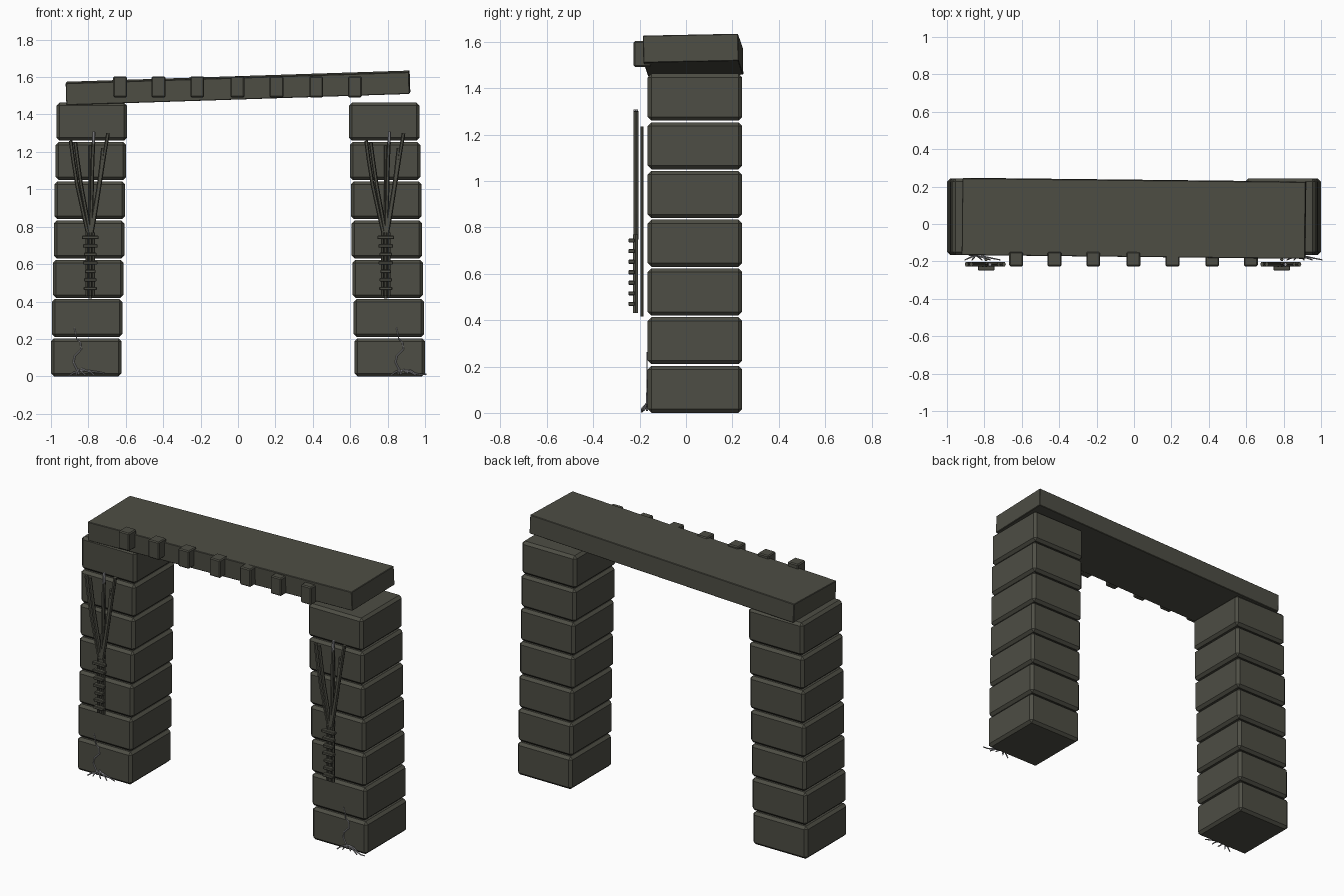
import bpy, bmesh, random
from mathutils import Vector, Euler

if "Cube" in bpy.data.objects:
    bpy.data.objects.remove(bpy.data.objects["Cube"])

random.seed(4)


def material(name, rgb):
    m = bpy.data.materials.new(name)
    m.diffuse_color = (*rgb, 1)
    m.use_nodes = True
    m.node_tree.nodes["Principled BSDF"].inputs["Base Color"].default_value = m.diffuse_color
    return m


STONE = material("dark stone", (0.075, 0.075, 0.058))
GREY = material("pale grey", (0.32, 0.32, 0.34))


def finish(name, bm, mat):
    bmesh.ops.recalc_face_normals(bm, faces=bm.faces)
    me = bpy.data.meshes.new(name)
    bm.to_mesh(me)
    bm.free()
    me.materials.append(mat)
    ob = bpy.data.objects.new(name, me)
    bpy.context.collection.objects.link(ob)
    return ob


def box(name, lo, hi, mat, bevel=0.0, rot=(0, 0, 0)):
    lo, hi = Vector(lo), Vector(hi)
    bm = bmesh.new()
    bmesh.ops.create_cube(bm, size=1)
    bmesh.ops.scale(bm, vec=hi - lo, verts=bm.verts)
    if bevel:
        bmesh.ops.bevel(bm, geom=bm.edges[:], offset=bevel, segments=1,
                        profile=0.5, affect='EDGES')
    ob = finish(name, bm, mat)
    ob.location = (lo + hi) / 2
    ob.rotation_euler = Euler(rot)
    return ob


def rod(name, pts, w, d, mat, taper=1.0):
    """Six-sided strip along (x, y, z) points lying near the front plane."""
    pts = [Vector(p) for p in pts]
    bm = bmesh.new()
    rings = []
    for i, p in enumerate(pts):
        t = pts[min(i + 1, len(pts) - 1)] - pts[max(i - 1, 0)]
        side = Vector((t.z, 0, -t.x)).normalized()
        k = 1 + (taper - 1) * i / (len(pts) - 1)
        out = Vector((0, 1, 0))
        prof = [(-.5, 0), (-.25, -.5), (.25, -.5), (.5, 0), (.25, .5), (-.25, .5)]
        rings.append([bm.verts.new(p + side * a * w * k + out * b * d * k)
                      for a, b in prof])
    for a, b in zip(rings, rings[1:]):
        for j in range(6):
            bm.faces.new((a[j], a[(j + 1) % 6], b[(j + 1) % 6], b[j]))
    bm.faces.new(rings[0])
    bm.faces.new(rings[-1])
    return finish(name, bm, mat)


# Two leaning pillars of seven chamfered blocks
for s, side in ((-1, "left"), (1, "right")):
    for i in range(7):
        cx = s * (0.8115 - 0.005 * i)
        box(f"{side}_pillar_block_{i + 1}", (cx - 0.1885, -0.165, 0.21 * i),
            (cx + 0.1885, 0.242, 0.21 * i + 0.203), STONE, 0.016)

# Tilted lintel slab
box("lintel", (-0.918, -0.175, 1.484), (0.918, 0.236, 1.601), STONE, 0.003,
    (0.02, -0.0326, -0.011))

# Row of small blocks along the lintel front
for i, x in enumerate((-0.63, -0.425, -0.218, -0.003, 0.206, 0.418, 0.625)):
    box(f"lintel_stud_{i + 1}", (x - 0.037, -0.226, 1.492),
        (x + 0.037, -0.15, 1.603), STONE, 0.006)

# Branching ornament in front of each pillar
for cx, side in ((-0.79, "left"), (0.79, "right")):
    # bundled stem and backing strip
    rod(f"{side}_backing_rod", [(cx, -0.19, 0.415), (cx, -0.19, 1.235)], 0.02, 0.014, STONE)
    for dx in (-0.018, 0.0, 0.018):
        rod(f"{side}_stem", [(cx + dx, -0.218, 0.43), (cx + dx, -0.218, 0.77)],
            0.017, 0.022, STONE)
    # outer and middle branches
    for k, path in enumerate((
            [(-0.01, 0.75), (-0.035, 0.86), (-0.07, 1.02), (-0.092, 1.16), (-0.105, 1.26)],
            [(0.0, 0.75), (-0.018, 0.86), (-0.048, 1.02), (-0.068, 1.16), (-0.08, 1.25)],
            [(0.0, 0.75), (0.008, 0.95), (0.012, 1.15), (0.017, 1.25)],
            [(0.005, 0.75), (0.025, 0.86), (0.05, 1.02), (0.075, 1.18), (0.095, 1.30)],
            [(0.0, 0.75), (0.018, 0.86), (0.042, 1.0), (0.055, 1.1), (0.068, 1.22)])):
        rod(f"{side}_branch_{k + 1}", [(cx + x, -0.215, z) for x, z in path],
            0.02, 0.022, STONE)
    # pale tip on the middle branch
    rod(f"{side}_branch_tip", [(cx + 0.017, -0.217, 1.245), (cx + 0.02, -0.217, 1.308)],
        0.016, 0.02, GREY)
    # short crossbars
    for i in range(7):
        half = (0.035, 0.033, 0.028, 0.038, 0.034, 0.04, 0.045)[i]
        z = 0.47 + 0.0455 * i
        box(f"{side}_crossbar_{i + 1}", (cx - half, -0.248, z - 0.009),
            (cx + half, -0.222, z + 0.009), STONE, 0.003)

# Thin pale cracks and roots at the foot of each pillar
for ox, side in ((-0.85, "left"), (0.872, "right")):
    crack = [(0.0, 0.01), (-0.012, 0.04), (-0.03, 0.075), (-0.022, 0.11), (0.012, 0.145),
             (0.008, 0.18), (-0.012, 0.20), (-0.018, 0.23), (-0.026, 0.262)]
    rod(f"{side}_crack", [(ox + x, -0.168, z) for x, z in crack], 0.01, 0.008, GREY, 0.5)
    for k, end in enumerate((-0.055, -0.02, 0.03, 0.07, 0.12)):
        pts = [(ox + end * t / 4 + 0.004 * k,
                -0.168 - 0.006 * t,
                0.03 - 0.006 * t + random.uniform(-0.004, 0.012)) for t in range(5)]
        rod(f"{side}_root_{k + 1}", pts, 0.011, 0.01, GREY, 0.6)
